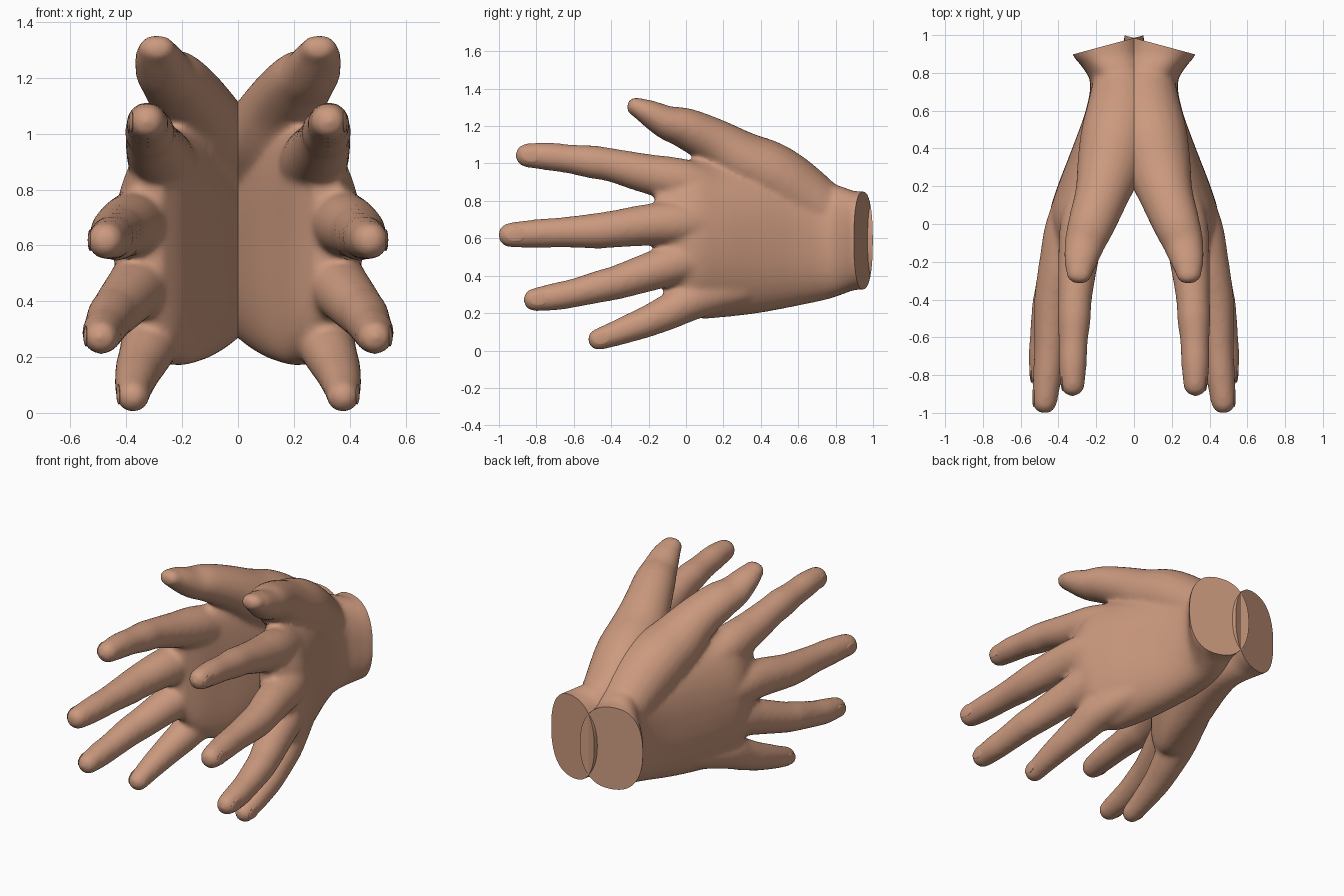
import bpy, bmesh, math
from mathutils import Vector

if "Cube" in bpy.data.objects:
    bpy.data.objects.remove(bpy.data.objects["Cube"])

SIDES = 20
skin = bpy.data.materials.new("skin")
skin.diffuse_color = (0.60, 0.32, 0.21, 1)
skin.use_nodes = True
skin.node_tree.nodes["Principled BSDF"].inputs["Base Color"].default_value = skin.diffuse_color


def skin_rings(bm, rings):
    """Close a series of point rings into a solid tube."""
    vs = [[bm.verts.new(p) for p in r] for r in rings]
    for a, b in zip(vs, vs[1:]):
        n = len(a)
        for i in range(n):
            bm.faces.new((a[i], a[(i + 1) % n], b[(i + 1) % n], b[i]))
    bm.faces.new(vs[0][::-1])
    bm.faces.new(vs[-1])


def spline(pts, steps=5):
    """Catmull-Rom through tuples of any length."""
    p = [pts[0]] + list(pts) + [pts[-1]]
    out = []
    for i in range(1, len(p) - 2):
        for s in range(steps):
            t = s / steps
            out.append([0.5 * (2 * b + (c - a) * t + (2 * a - 5 * b + 4 * c - d) * t * t
                        + (3 * b - a - 3 * c + d) * t ** 3)
                        for a, b, c, d in zip(p[i - 1], p[i], p[i + 1], p[i + 2])])
    return out + [list(pts[-1])]


def finger(bm, pts, wide=(1.0, 1.0)):
    """Round-ended tube along (x, y, z, radius) points; wide = side stretch at base and tip."""
    path = [(Vector(q[:3]), q[3] + 0.002) for q in spline(pts)]
    end, r = path[-1]
    d = (end - path[-4][0]).normalized()
    path += [(end + d * r * k, r * m) for k, m in ((0.5, 0.92), (0.9, 0.64), (1.1, 0.15))]
    rings = []
    for i, (c, rad) in enumerate(path):
        t = (path[min(i + 1, len(path) - 1)][0] - path[max(i - 1, 0)][0]).normalized()
        u = t.cross(Vector((0, 0, 1))).normalized()
        v = u.cross(t)
        w = wide[0] + (wide[1] - wide[0]) * (i / len(path)) ** 3
        rings.append([c + u * rad * w * math.cos(a) + v * rad * math.sin(a)
                      for a in (2 * math.pi * k / SIDES for k in range(SIDES))])
    skin_rings(bm, rings)


def palm(bm, sections):
    """Loft of rounded sections: y, centre x, centre z, half x, half z, bow."""
    rings = []
    for y, cx, cz, hx, hz, bow in spline(sections):
        ring = []
        for k in range(40):
            a = 2 * math.pi * k / 40
            c, s = math.cos(a), math.sin(a)
            px = math.copysign(abs(c) ** 0.85, c)
            pz = math.copysign(abs(s) ** 0.85, s)
            ring.append((cx + hx * px - bow * pz * pz, y, cz + hz * pz))
        rings.append(ring)
    skin_rings(bm, rings)


fingers = {
    "index": [(.22, .25, .82, .10), (.27, .0, .90, .118), (.298, -.22, .948, .103),
              (.313, -.40, .992, .088), (.317, -.50, 1.008, .087), (.322, -.62, 1.024, .076),
              (.325, -.74, 1.038, .073), (.325, -.84, 1.043, .064)],
    "middle": [(.26, .25, .66, .10), (.345, .0, .68, .118), (.39, -.20, .672, .110),
               (.427, -.38, .650, .098), (.436, -.48, .640, .093), (.447, -.65, .632, .080),
               (.458, -.80, .625, .075), (.472, -.93, .618, .066)],
    "ring": [(.26, .25, .48, .10), (.33, .0, .475, .115), (.375, -.15, .435, .105),
             (.435, -.36, .367, .090), (.455, -.45, .345, .085), (.475, -.60, .307, .075),
             (.486, -.70, .288, .072), (.490, -.80, .273, .062)],
    "little": [(.22, .30, .33, .09), (.30, .05, .275, .105), (.33, -.08, .213, .095),
               (.355, -.20, .158, .083), (.367, -.30, .120, .074), (.374, -.38, .090, .066),
               (.376, -.46, .062, .058)],
}
thumb = [(.06, .80, .70, .135), (.068, .60, .842, .168), (.095, .45, .94, .174),
         (.13, .30, 1.015, .157), (.172, .15, 1.113, .127), (.225, .0, 1.187, .108),
         (.26, -.10, 1.218, .09), (.283, -.20, 1.271, .069), (.29, -.26, 1.300, .051)]
wrist_to_knuckles = [
    (-.165, .335, .645, .06, .25, .03), (-.08, .315, .62, .11, .36, .05),
    (.05, .29, .60, .157, .425, .06), (.20, .23, .59, .175, .412, .05),
    (.40, .15, .587, .178, .385, .02), (.60, .083, .585, .173, .345, .0),
    (.75, .067, .585, .165, .313, .0), (.84, .098, .588, .183, .287, .0),
    (.91, .135, .588, .195, .264, .0), (1.08, .15, .59, .195, .26, .0)]

# Rough solid parts of one hand
bm = bmesh.new()
palm(bm, wrist_to_knuckles)
for pts in fingers.values():
    finger(bm, pts)
finger(bm, thumb, (1.08, 1.4))
bmesh.ops.recalc_face_normals(bm, faces=bm.faces)
rough = bpy.data.meshes.new("rough_hand")
bm.to_mesh(rough)
bm.free()
block = bpy.data.objects.new("rough_hand", rough)
bpy.context.collection.objects.link(block)

# Fuse the parts and soften the joins
m = block.modifiers.new("fuse", 'REMESH')
m.mode = 'VOXEL'
m.voxel_size = 0.014
m = block.modifiers.new("soften", 'SMOOTH')
m.factor = 0.5
m.iterations = 12
dg = bpy.context.evaluated_depsgraph_get()
dg.update()
fused = bpy.data.meshes.new_from_object(block.evaluated_get(dg))
bpy.data.objects.remove(block)

# Slanted flat cut at the wrist
bm = bmesh.new()
bm.from_mesh(fused)
bmesh.ops.bisect_plane(bm, geom=bm.verts[:] + bm.edges[:] + bm.faces[:], dist=1e-5,
                       plane_co=(0, .985, 0), plane_no=Vector((.27, 1, 0)).normalized(),
                       clear_outer=True)
bmesh.ops.holes_fill(bm, edges=[e for e in bm.edges if e.is_boundary], sides=0)
bmesh.ops.recalc_face_normals(bm, faces=bm.faces)


def add_object(name, bm):
    me = bpy.data.meshes.new(name)
    bm.to_mesh(me)
    me.materials.clear()
    me.materials.append(skin)
    ob = bpy.data.objects.new(name, me)
    bpy.context.collection.objects.link(ob)
    bpy.ops.object.select_all(action='DESELECT')
    ob.select_set(True)
    bpy.context.view_layer.objects.active = ob
    bpy.ops.object.shade_smooth_by_angle(angle=math.radians(45))
    return ob


# The two mirrored hands
add_object("right_hand", bm)
for v in bm.verts:
    v.co.x = -v.co.x
bmesh.ops.reverse_faces(bm, faces=bm.faces)
add_object("left_hand", bm)
bm.free()

# Fingernails set into the backs of the fingertips
for name, pts in fingers.items():
    a, b = Vector(pts[-2][:3]), Vector(pts[-1][:3])
    r = pts[-1][3]
    d = (b - a).normalized()
    out = (Vector((1, 0, 0)) - d * d.x).normalized()
    side = d.cross(out)
    bm = bmesh.new()
    bmesh.ops.create_uvsphere(bm, u_segments=20, v_segments=10, radius=1)
    for v in bm.verts:
        x, y, z = v.co
        v.co = (b - d * r * 0.2 + out * r * (0.9 + 0.13 * z - 0.08 * x)
                + d * (x * r * 0.9) + side * (y * r * 0.6))
    bmesh.ops.recalc_face_normals(bm, faces=bm.faces)
    nail = add_object(name + "_fingernails", bm)
    nail.modifiers.new("mirror", 'MIRROR')
    bm.free()
